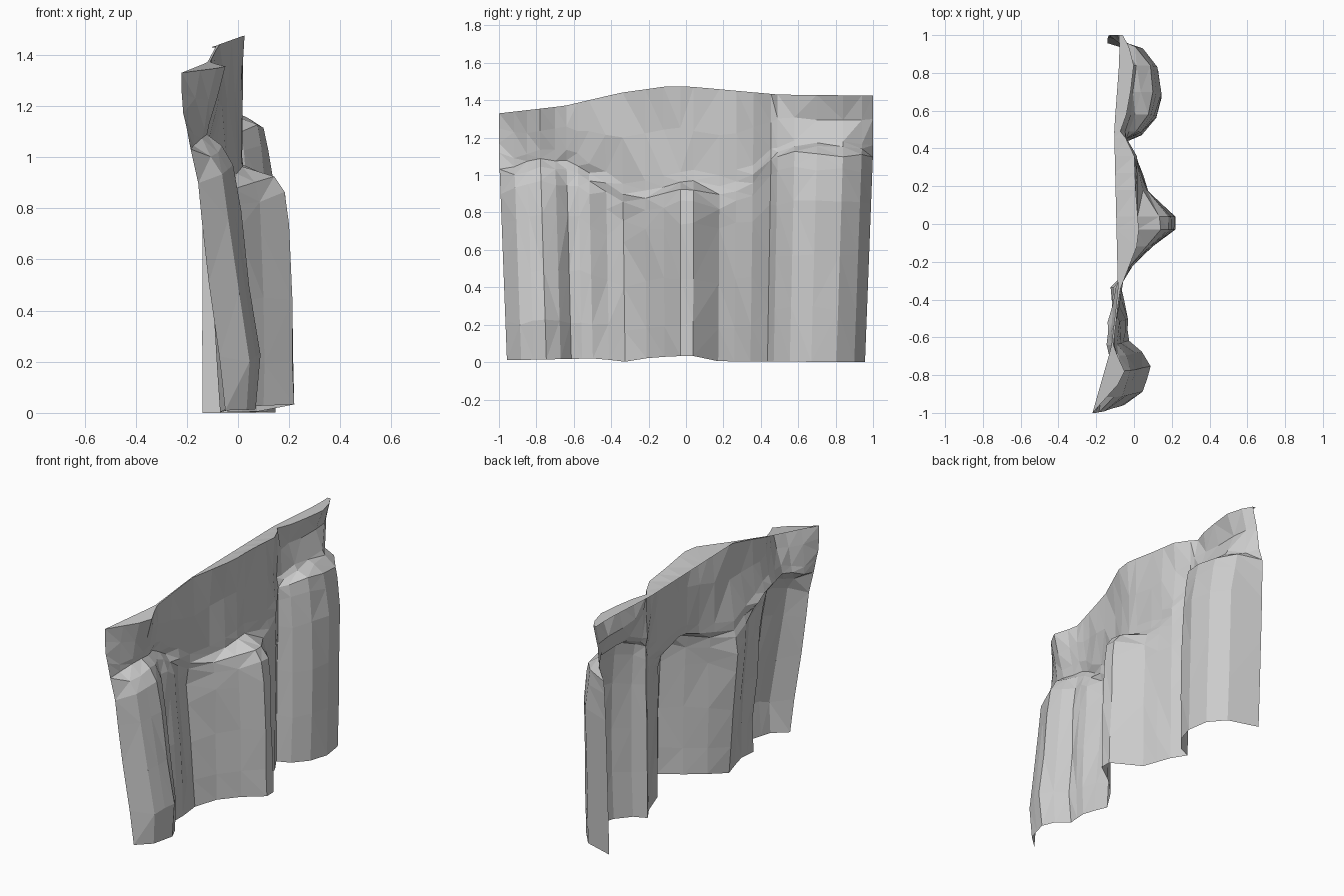
import bpy, bmesh, random

if "Cube" in bpy.data.objects:
    bpy.data.objects.remove(bpy.data.objects["Cube"])

random.seed(4)


def interp(pts, t):
    """Piecewise-linear value of a profile at t."""
    if t <= pts[0][0]:
        return pts[0][1]
    for (a, va), (b, vb) in zip(pts, pts[1:]):
        if t <= b:
            return va + (vb - va) * (t - a) / (b - a)
    return pts[-1][1]


# Plan of the cliff foot (y, x): three buttresses with grooves between
FOOT = [(-1, -.045), (-.92, .04), (-.78, .075), (-.70, .04), (-.64, -.035),
        (-.52, -.03), (-.34, -.07), (-.22, 0), (-.12, .10), (-.03, .22), (.04, .22),
        (.18, .075), (.36, .015), (.455, -.04), (.49, .04), (.58, .115),
        (.70, .15), (.84, .13), (.94, .05), (1, -.14)]
FOOT_Z = [(-1, .01), (-.5, .02), (-.32, 0), (-.2, .025), (.03, .035), (.18, .005), (1, 0)]

# Plan of the wall just above the buttresses, and of the brow higher up
WALL = [(-1, -.21), (-.8, -.12), (-.64, -.14), (-.34, -.125), (-.22, -.05), (-.1, .01), (.15, .02),
        (.36, .01), (.46, -.05), (.52, .0), (.7, .03), (.88, .015), (1, -.12)]
BROW = [(-1, -.22), (-.8, -.08), (-.62, -.11), (-.3, -.06), (0, .015), (.3, .015),
        (.46, -.05), (.6, -.06), (.9, -.05), (1, -.09)]

# Top rim: forward edge, height, and the straight back edge of the top ledge
RIM = [(-1, -.22), (-.8, -.04), (-.65, -.11), (-.35, -.075), (-.08, .03),
       (.15, .01), (.4, 0), (.5, -.08), (.6, -.03), (.85, 0), (.95, -.03), (1, -.06)]
RIM_Z = [(-1, 1.33), (-.65, 1.37), (-.35, 1.44), (-.1, 1.475), (0, 1.475), (.5, 1.43), (1, 1.425)]
BACK = [(-1, -.22), (-.65, -.12), (-.35, -.085), (.5, -.105), (.9, -.075), (1, -.08)]
BACK_Z = [(-1, 1.33), (-.65, 1.37), (-.35, 1.435), (.5, 1.43), (1, 1.425)]

# Crown height of each column, showing where every buttress ends
CROWN = [(-1, 1.12), (-.92, 1.05), (-.78, 1.09), (-.6, 1.07), (-.52, 1.02), (-.34, .9),
         (-.2, .92), (-.03, .97), (.1, .97), (.18, .94), (.36, 1.0), (.455, 1.12),
         (.58, 1.15), (.84, 1.14), (1, 1.13)]

# Fraction of crown height -> how far the buttress stands proud of the wall
EDGE = [(0, .97), (.19, .83), (.45, .58), (.66, .42), (.8, .33), (.92, .15), (1, .05)]
LEAN = [(0, .97), (.19, 1.04), (.45, .84), (.72, .66), (.88, .5), (.96, .3), (1, 0)]
GROOVE = [(0, 1), (.19, .9), (.45, .6), (.7, .25), (.85, .1), (.95, .2), (1, .4)]
UPRIGHT = [(0, 1), (.19, .98), (.45, .94), (.76, .88), (.88, .8), (.95, .6), (1, 0)]
COLUMN = [(0, .97), (.25, .99), (.5, .98), (.75, .92), (.9, .76), (.97, .6), (1, 0)]
FACES = [(-.95, EDGE), (-.45, LEAN), (-.3, GROOVE), (.42, UPRIGHT), (2, COLUMN)]


def column(y):
    """Points (x, y, z) up the cliff at one station along its length."""
    face = next(f for limit, f in FACES if y < limit)
    crown, foot_z = interp(CROWN, y), interp(FOOT_Z, y)
    foot, wall, rim_z = interp(FOOT, y), interp(WALL, y), interp(RIM_Z, y)
    pts = [(wall + (foot - wall) * k, foot_z + (crown - foot_z) * t) for t, k in face]
    step = .05 if y < .42 else .03
    pts.append((wall * .6 + interp(BROW, y) * .4, crown + step))
    brow_z = 1.30 if y > .5 else (crown + step + rim_z) / 2
    pts.append((interp(BROW, y), brow_z))
    pts.append((interp(RIM, y), rim_z))
    pts.append((interp(BACK, y), interp(BACK_Z, y)))
    return [(x, y * (.957 + .043 * min(z / 1.12, 1)), z) for x, z in pts]


# Cliff face: columns joined into one open sheet
stations = sorted({p[0] for p in FOOT} | {.27, -.43, -.58, -.85})
bm = bmesh.new()
grid = [[bm.verts.new(p) for p in column(y)] for y in stations]
for a, b in zip(grid, grid[1:]):
    for i in range(len(a) - 1):
        bm.faces.new((a[i], b[i], b[i + 1], a[i + 1]))

# Slight rock irregularity away from the borders
for col in grid[1:-1]:
    for v in col[1:-2]:
        v.co.x += random.uniform(-.006, .006)
        v.co.z += random.uniform(-.012, .012)

bmesh.ops.triangulate(bm, faces=bm.faces[:], quad_method='SHORT_EDGE')
mesh = bpy.data.meshes.new("cliff_face")
bm.to_mesh(mesh)
bm.free()
cliff = bpy.data.objects.new("cliff_face", mesh)
bpy.context.collection.objects.link(cliff)
